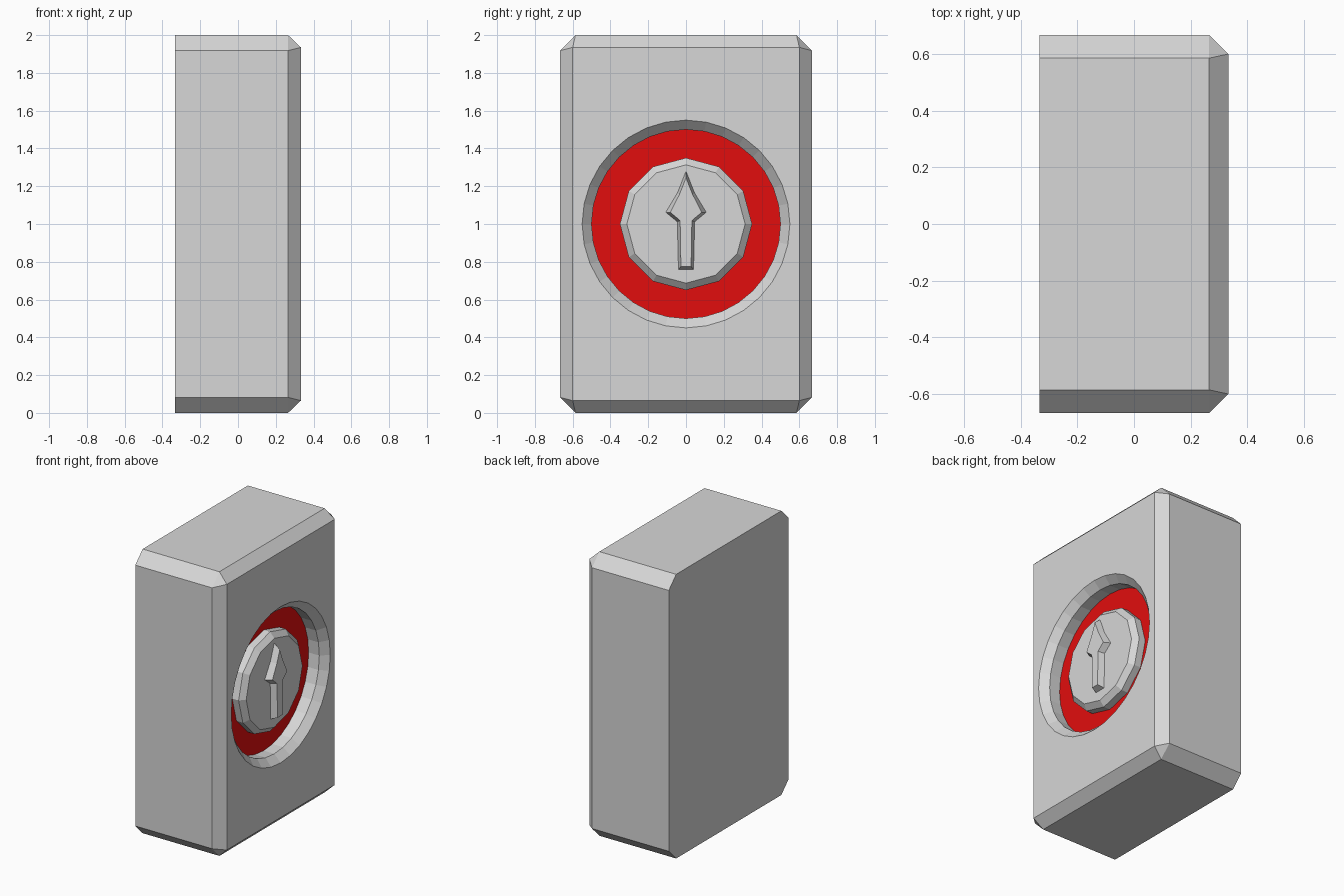
import bpy, bmesh, math

if "Cube" in bpy.data.objects:
    bpy.data.objects.remove(bpy.data.objects["Cube"])


def material(name, rgb):
    m = bpy.data.materials.new(name)
    m.diffuse_color = (*rgb, 1)
    m.use_nodes = True
    m.node_tree.nodes["Principled BSDF"].inputs["Base Color"].default_value = m.diffuse_color
    return m


GREY = material("light grey", (0.68, 0.68, 0.68))
RED = material("red", (0.76, 0.004, 0.004))


def finish(name, bm, mats):
    bmesh.ops.recalc_face_normals(bm, faces=bm.faces)
    me = bpy.data.meshes.new(name)
    bm.to_mesh(me)
    bm.free()
    for m in mats:
        me.materials.append(m)
    ob = bpy.data.objects.new(name, me)
    bpy.context.collection.objects.link(ob)
    return ob


def ring(bm, x, pts):
    return [bm.verts.new((x, y, z)) for y, z in pts]


def circle(r, n):
    return [(r * math.cos(2 * math.pi * i / n), 1 + r * math.sin(2 * math.pi * i / n))
            for i in range(n)]


def bridge(bm, a, b):
    n = len(a)
    for i in range(n):
        j = (i + 1) % n
        bm.faces.new((a[i], a[j], b[j], b[i]))


# Body: block with chamfered long edges and chamfered front
X, Y, Z, C = 0.333, 0.667, 1.0, 0.082
octagon = [(Y, 1 + Z - C), (Y - C, 1 + Z), (C - Y, 1 + Z), (-Y, 1 + Z - C),
           (-Y, 1 - Z + C), (C - Y, 1 - Z), (Y - C, 1 - Z), (Y, 1 - Z + C)]
bm = bmesh.new()
back = ring(bm, -X, octagon)
shoulder = ring(bm, 0.265, octagon)
front = ring(bm, X, [(0.6, 1.935), (-0.6, 1.935), (-0.6, 0.065), (0.6, 0.065)])
bm.faces.new(back)
bridge(bm, back, shoulder)
for i in range(4):
    j = (i + 1) % 4
    bm.faces.new((shoulder[2 * i], shoulder[2 * i + 1], front[i]))
    bm.faces.new((shoulder[2 * i + 1], shoulder[2 * j], front[j], front[i]))

# Round recess in the front face: chamfer, wall, red floor
N = 32
rim = ring(bm, X, circle(0.55, N))
lip = ring(bm, 0.283, circle(0.5, N))
base = ring(bm, 0.2, circle(0.5, N))
for i in range(4):
    arc = [rim[(N // 8 + i * N // 4 + k) % N] for k in range(N // 4 + 1)]
    bm.faces.new([front[(i + 1) % 4], front[i]] + arc)
bridge(bm, rim, lip)
bridge(bm, lip, base)
bm.faces.new(base).material_index = 1
finish("body", bm, [GREY, RED])

# Dial: twelve-sided raised knob with a chamfered top
bm = bmesh.new()
foot = ring(bm, 0.2, circle(0.35, 12))
edge = ring(bm, 0.25, circle(0.35, 12))
top = ring(bm, 0.283, circle(0.313, 12))
bridge(bm, foot, edge)
bridge(bm, edge, top)
bm.faces.new(top)
finish("dial", bm, [GREY])


# Arrow: raised pointer with sloping sides
def mirrored(half):
    return half + [(-y, z) for y, z in reversed(half) if y > 0]


bm = bmesh.new()
outer = ring(bm, 0.283, mirrored([(0, 1.28), (0.045, 1.165), (0.107, 1.062),
                                  (0.046, 1.012), (0.04, 0.76)]))
inner = ring(bm, 0.326, mirrored([(0, 1.245), (0.034, 1.158), (0.083, 1.062),
                                  (0.031, 1.018), (0.027, 0.775)]))
bridge(bm, outer, inner)
bm.faces.new(inner)
finish("arrow", bm, [GREY])
